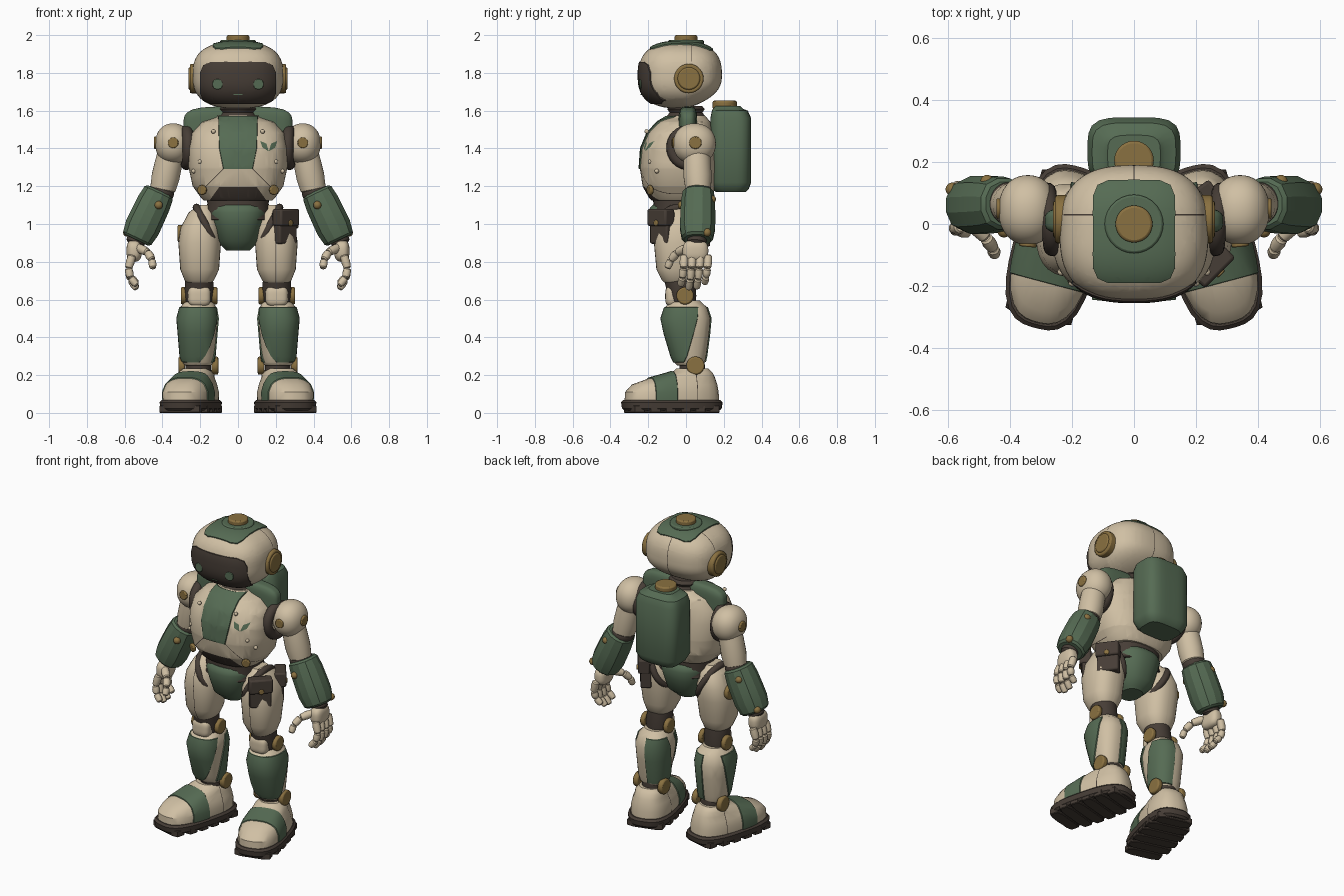
import bpy, bmesh, math
from mathutils import Matrix, Vector

if "Cube" in bpy.data.objects:
    bpy.data.objects.remove(bpy.data.objects["Cube"], do_unlink=True)

def material(name, r, g, b):
    m = bpy.data.materials.new(name)
    m.use_nodes = True
    m.diffuse_color = (r, g, b, 1)
    m.node_tree.nodes["Principled BSDF"].inputs["Base Color"].default_value = (r, g, b, 1)
    return m

CREAM = material("cream shell", .63, .525, .37)
GREEN = material("green panel", .092, .148, .088)
DARK = material("dark rubber", .062, .047, .037)
BRASS = material("brass", .255, .165, .052)

# ---------- helpers ----------
def shade(me, angle=.6):
    me.shade_smooth()
    me.set_sharp_from_angle(angle=angle)

def facing(c, normal):
    return Matrix.Translation(c) @ Vector(normal).to_track_quat('Z', 'Y').to_matrix().to_4x4()

def finish(bm, name, mat, pair=False, bevel=0, angle=.6):
    bmesh.ops.recalc_face_normals(bm, faces=bm.faces)
    me = bpy.data.meshes.new(name)
    bm.to_mesh(me)
    bm.free()
    me.materials.append(mat)
    shade(me, angle)
    ob = bpy.data.objects.new(name, me)
    bpy.context.collection.objects.link(ob)
    if bevel:
        mod = ob.modifiers.new("bevel", 'BEVEL')
        mod.width, mod.segments, mod.limit_method = bevel, 2, 'ANGLE'
    if pair:
        ob.modifiers.new("mirror", 'MIRROR').use_mirror_merge = False
    return ob

def blob(name, c, size, mat, p=2, cuts=9, pair=False):
    """Rounded box: a cube grid pushed onto a superellipsoid."""
    bm = bmesh.new()
    bmesh.ops.create_cube(bm, size=2)
    bmesh.ops.subdivide_edges(bm, edges=bm.edges, cuts=cuts, use_grid_fill=True)
    for v in bm.verts:
        d = Vector([math.tan(k * .785) for k in v.co])
        d /= sum(abs(k) ** p for k in d) ** (1 / p)
        v.co = Vector(c) + Vector([d[i] * size[i] for i in range(3)])
    return finish(bm, name, mat, pair)

def loft(name, rings, mat, p=2.4, n=32, frame=Matrix(), pair=False, cap=.012, angle=.6):
    """Superellipse rings (z, cx, cy, rx, ry) with softly rounded ends."""
    lo, hi = rings[0], rings[-1]
    soft = lambda r: (r[0], r[1], r[2], max(r[3] - cap, .002), max(r[4] - cap, .002))
    rings = [soft(lo), (lo[0] + cap, *lo[1:])] + rings[1:-1] + [(hi[0] - cap, *hi[1:]), soft(hi)]
    bm, rows = bmesh.new(), []
    for z, cx, cy, rx, ry in rings:
        rows.append([])
        for i in range(n):
            a = math.tau * (i + .5) / n
            c, s = math.cos(a), math.sin(a)
            k = (abs(c) ** p + abs(s) ** p) ** (-1 / p)
            rows[-1].append(bm.verts.new(frame @ Vector((cx + rx * c * k, cy + ry * s * k, z))))
    for a, b in zip(rows, rows[1:]):
        for i in range(n):
            bm.faces.new((a[i], a[(i + 1) % n], b[(i + 1) % n], b[i]))
    bm.faces.new(rows[0])
    bm.faces.new(rows[-1])
    return finish(bm, name, mat, pair, 0, angle)

def tube(name, a, b, radii, mat, p=2, n=24, cap=.012, angle=.6):
    """Mirrored limb between two points; radii are spread evenly."""
    a, b = Vector(a), Vector(b)
    z = (b - a).normalized()
    y = z.cross(Vector((1, 0, 0))).normalized()
    rot = Matrix((y.cross(z), y, z)).transposed().to_4x4()
    step = (b - a).length / (len(radii) - 1)
    rings = [(i * step, 0, 0, r, r) for i, r in enumerate(radii)]
    return loft(name, rings, mat, p, n, Matrix.Translation(a) @ rot, True, cap, angle)

def disc(name, c, normal, r, depth, mat, pair=False):
    bm = bmesh.new()
    bmesh.ops.create_cone(bm, cap_ends=True, segments=28, radius1=r, radius2=r, depth=depth,
                          matrix=facing(c, normal))
    return finish(bm, name, mat, pair, min(.008, depth * .3))

def box(name, c, size, turn, mat, bevel=.01):
    bm = bmesh.new()
    frame = Matrix.Translation(c) @ Matrix.Rotation(turn, 4, 'Z') @ Matrix.Diagonal((*size, 1))
    bmesh.ops.create_cube(bm, size=1, matrix=frame)
    return finish(bm, name, mat, False, bevel)

def ring(name, c, normal, big, small, mat):
    bpy.ops.mesh.primitive_torus_add(major_radius=big, minor_radius=small, major_segments=32)
    ob = bpy.context.object
    ob.name = name
    ob.data.transform(facing(c, normal))
    ob.data.materials.append(mat)
    shade(ob.data)
    ob.modifiers.new("mirror", 'MIRROR').use_mirror_merge = False

def outline(pts, axes=(0, 2)):
    """Planes round a convex counter-clockwise polygon."""
    planes = []
    for (a, b), (c, d) in zip(pts, pts[1:] + pts[:1]):
        n = Vector((0, 0, 0))
        n[axes[0]], n[axes[1]] = d - b, a - c
        planes.append((n, n[axes[0]] * a + n[axes[1]] * b))
    return planes

def rounded(x, lo, hi, k):
    right = [(x - k, lo), (x - k * .3, lo + k * .3), (x, lo + k),
             (x, hi - k), (x - k * .3, hi - k * .3), (x - k, hi)]
    return right + [(-a, b) for a, b in right[::-1]]

def paint(ob, planes, mat, raise_by=0):
    """Cut along planes and colour the faces inside all of them."""
    me = ob.data
    if mat.name not in me.materials:
        me.materials.append(mat)
    bm = bmesh.new()
    bm.from_mesh(me)
    planes = [(Vector(n).normalized(), d / Vector(n).length) for n, d in planes]
    for n, d in planes:
        bmesh.ops.bisect_plane(bm, geom=bm.verts[:] + bm.edges[:] + bm.faces[:], dist=1e-4,
                               plane_co=n * d, plane_no=n)
    hit = [f for f in bm.faces if all(n.dot(f.calc_center_median()) < d for n, d in planes)]
    for f in hit:
        f.material_index = me.materials.find(mat.name)
    if raise_by:
        bmesh.ops.inset_region(bm, faces=hit, thickness=.003, depth=raise_by)
    bm.to_mesh(me)
    bm.free()
    shade(me)

def seam(ob, n, d, *limits):
    n = Vector(n).normalized()
    paint(ob, [(n, d + .002), (-n, .002 - d), *limits], DARK)

FRONT, BACK = ((0, 1, 0), 0), ((0, -1, 0), -.05)

# ---------- head ----------
head = blob("helmet", (0, -.03, 1.788), (.24, .22, .176), CREAM, 2.65, 19)
for v in head.data.vertices:
    if v.co.z < 1.788 and v.co.y > 0:
        v.co.z += .25 * v.co.y * (1.788 - v.co.z) / .176
seam(head, (1, 0, 0), 0, BACK)
seam(head, (0, 1, 0), .03, ((0, 0, -1), -1.86))
paint(head, outline(rounded(.198, 1.64, 1.858, .055)) + [FRONT], DARK, .006)
paint(head, outline(rounded(.133, -.19, .14, .05), (0, 1)) + [((0, 0, -1), -1.8)], GREEN, .006)
disc("crown_ring", (0, 0, 1.962), (0, 0, 1), .095, .024, GREEN)
disc("crown_cap", (0, 0, 1.975), (0, 0, 1), .06, .05, BRASS)
disc("ear_rims", (.23, .015, 1.77), (1, 0, 0), .078, .05, BRASS, True)
disc("ear_caps", (.247, .015, 1.77), (1, 0, 0), .06, .03, BRASS, True)
disc("eyes", (.108, -.243, 1.74), (.1, -1, 0), .028, .009, GREEN, True)
box("mouth", (0, -.236, 1.685), (.045, .009, .005), 0, GREEN, 0)
loft("neck", [(1.5 + i * .018, 0, 0, .1 - .012 * (i % 2), .1 - .012 * (i % 2)) for i in range(8)],
     DARK, 2, cap=.004)

# ---------- torso and backpack ----------
torso = loft("torso", [(1.125, 0, -.03, .195, .165), (1.2, 0, -.035, .24, .195), (1.3, 0, -.04, .262, .205),
                       (1.4, 0, -.04, .262, .198), (1.48, 0, -.03, .245, .175),
                       (1.54, 0, -.01, .19, .14), (1.575, 0, 0, .12, .11)], CREAM, 2.6, 48)
for s in (1, -1):
    seam(torso, (s, 0, 1), 1.37 / math.sqrt(2), FRONT, ((0, 0, 1), 1.29), ((-s, 0, 0), -.05))
    leaf = [(.163 + s * x, z) for x, z in ((.001, 1.385), (.034, 1.405), (.045, 1.44), (.012, 1.425))]
    paint(torso, outline(leaf[::s]) + [FRONT], GREEN)
paint(torso, outline([(-.19, 1.07), (.19, 1.07), (.1, 1.195), (-.1, 1.195)]) + [FRONT], DARK)
paint(torso, outline([(-.078, 1.29), (.078, 1.29), (.1, 1.4), (.105, 1.57),
                      (-.105, 1.57), (-.1, 1.4)]) + [FRONT], GREEN, .006)
blob("shoulder_yoke", (0, .01, 1.52), (.288, .05, .102), GREEN, 4)
loft("backpack", [(1.17, 0, .237, .13, .095), (1.22, 0, .237, .15, .108), (1.56, 0, .237, .15, .108),
                  (1.6, 0, .232, .135, .095), (1.625, 0, .222, .1, .08)], GREEN, 4, cap=.015)
disc("pack_cap", (0, .205, 1.63), (0, 0, 1), .064, .045, BRASS)
loft("waist", [(1.02 + i * .03, 0, -.03, .17 - .008 * (i % 2), .15 - .008 * (i % 2)) for i in range(7)],
     DARK, cap=.004)
disc("chest_bolts", (.19, -.19, 1.18), (.5, -1, -.1), .026, .02, BRASS, True)
for i, c in enumerate([(.13, -.208, 1.49), (.235, -.155, 1.28), (.2, -.19, 1.33)]):
    blob(f"chest_rivets_{i + 1}", c, (.012,) * 3, CREAM, cuts=3, pair=True)

# ---------- pelvis and pouches ----------
loft("pelvis", [(.86, 0, -.03, .075, .085), (.91, 0, -.03, .113, .13), (1.0, 0, -.03, .138, .158),
                (1.06, 0, -.03, .155, .17), (1.1, 0, -.03, .15, .16)], GREEN)
ring("hip_seals", (.167, -.03, .985), (.89, 0, -.46), .116, .02, DARK)
for name, x, y, z, turn in (("front_pouch", .245, -.125, .98, .785), ("rear_pouch", .245, .06, .965, 2.2)):
    out = Vector((math.sin(turn), -math.cos(turn), 0))
    c = Vector((x, y, z))
    box(name, c, (.13, .065, .17), turn, DARK)
    box(name + "_flap", c + out * .012 + Vector((0, 0, .055)), (.14, .07, .09), turn, DARK)
    disc(name + "_button", c + out * .047 + Vector((0, 0, .025)), out, .016, .014, BRASS)

# ---------- legs ----------
thigh = loft("thighs", [(.69, .205, -.04, .078, .088), (.76, .203, -.045, .103, .112), (.9, .203, -.04, .113, .13),
                        (.98, .2, -.035, .104, .13), (1.06, .19, -.03, .072, .1), (1.1, .18, -.03, .045, .065)],
             CREAM, pair=True)
seam(thigh, (1, 0, 0), .2, FRONT)
disc("hip_bolt", (-.305, -.01, .95), (1, 0, 0), .046, .03, BRASS)
loft("knees", [(.54, .207, -.015, .065, .065), (.62, .207, -.02, .078, .075), (.72, .205, -.035, .074, .082)],
     DARK, 2, pair=True)
blob("knee_caps", (.205, -.065, .618), (.06, .045, .055), CREAM, 3.5, pair=True)
shin = loft("shins", [(.25, .212, .02, .08, .078), (.3, .214, .015, .09, .092), (.42, .214, .005, .1, .118),
                      (.5, .214, 0, .107, .13), (.56, .21, 0, .095, .11), (.595, .208, 0, .078, .085)],
            CREAM, pair=True)
BAND = [((0, 0, 1), .56), ((0, 0, -1), -.268)]
paint(shin, [((-.6, 1, -.25), -.251), *BAND], GREEN, .006)
paint(shin, [((.6, -1, .25), .18), ((1, 0, 0), .205), *BAND], GREEN, .006)
loft("ankles", [(.18, .21, .035, .068, .068), (.3, .21, .03, .068, .068)], DARK, 2, pair=True)
for side, s in (("outer", 1), ("inner", -1)):
    disc(side + "_knee_bolts", (.206 + s * .082, -.005, .62), (1, 0, 0), .046, .03, BRASS, True)
    disc(side + "_ankle_bolts", (.21 + s * .088, .05, .25), (1, 0, 0), .048, .035, BRASS, True)

# ---------- boots ----------
foot = Matrix.Translation((.25, -.075, 0)) @ Matrix.Rotation(.26, 4, 'Z')
loft("soles", [(.012, 0, 0, .138, .265), (.068, 0, 0, .14, .27)], DARK, 2.9, frame=foot, pair=True)
for i in range(6):
    y = -.205 + i * .082
    w = .136 * (1 - (abs(y) / .27) ** 2.9) ** (1 / 2.9)
    loft(f"treads_{i + 1}", [(0, 0, y, w, .038), (.04, 0, y, w, .038)], DARK, 8, 16, foot, True, .004)
boot = loft("boots", [(.055, 0, 0, .127, .252), (.11, 0, 0, .128, .25), (.15, 0, .015, .117, .228),
                      (.182, 0, .055, .1, .178), (.21, 0, .1, .09, .12), (.235, 0, .112, .078, .095)],
            CREAM, 2.7, frame=foot, pair=True)
fwd = foot.to_3x3() @ Vector((0, -1, 0))
mid = fwd.dot(foot.translation)
paint(boot, [(fwd, mid + .12), (-fwd, -mid)], GREEN, .005)
seam(boot, fwd, mid - .11)

# ---------- arms ----------
ring("shoulder_seals", (.272, .015, 1.405), (1, -.1, 0), .09, .03, DARK)
blob("shoulders", (.343, .045, 1.425), (.095, .113, .108), CREAM, 2.15, pair=True)
disc("shoulder_bolts", (.435, .05, 1.43), (1, 0, 0), .033, .02, BRASS, True)
disc("front_shoulder_bolts", (.343, -.066, 1.43), (.1, -1, 0), .028, .016, BRASS, True)
tube("upper_arms", (.35, .055, 1.4), (.4, .065, 1.175), [.07, .073, .075, .068], CREAM)
blob("elbows", (.408, .065, 1.165), (.07, .07, .06), DARK, pair=True)
tube("forearms", (.415, .065, 1.175), (.538, .06, .915), [.084, .092, .094, .095, .084], GREEN, 2.4, 12, angle=.4)
for i, c in enumerate([(.475, .137, 1.13), (.587, .112, .955), (.42, -.022, 1.1)]):
    blob(f"forearm_bolts_{i + 1}", c, (.022,) * 3, BRASS, cuts=4, pair=True)

# ---------- hands ----------
tube("wrists", (.53, .06, .94), (.547, .055, .89), [.052, .05], DARK)
blob("palms", (.55, .05, .858), (.04, .068, .058), CREAM, 2.8, pair=True)

def digit(name, pts, r):
    for i, (a, b) in enumerate(zip(pts, pts[1:])):
        tube(f"{name}_{i + 1}", a, b, [r * .9, r, r * .85], CREAM, n=12, cap=.006)
        r *= .92

for i in range(4):
    y, k = -.008 + i * .042, (.02, 0, .005, .03)[i]
    digit(f"finger_{i + 1}", [(.56, y, .835), (.58, y - .005, .765), (.57, y - .012, .705 + k * .5),
                              (.535, y - .02, .655 + k)], .024)
digit("thumb", [(.53, .01, .875), (.478, -.045, .85), (.455, -.08, .81), (.45, -.1, .765)], .025)
